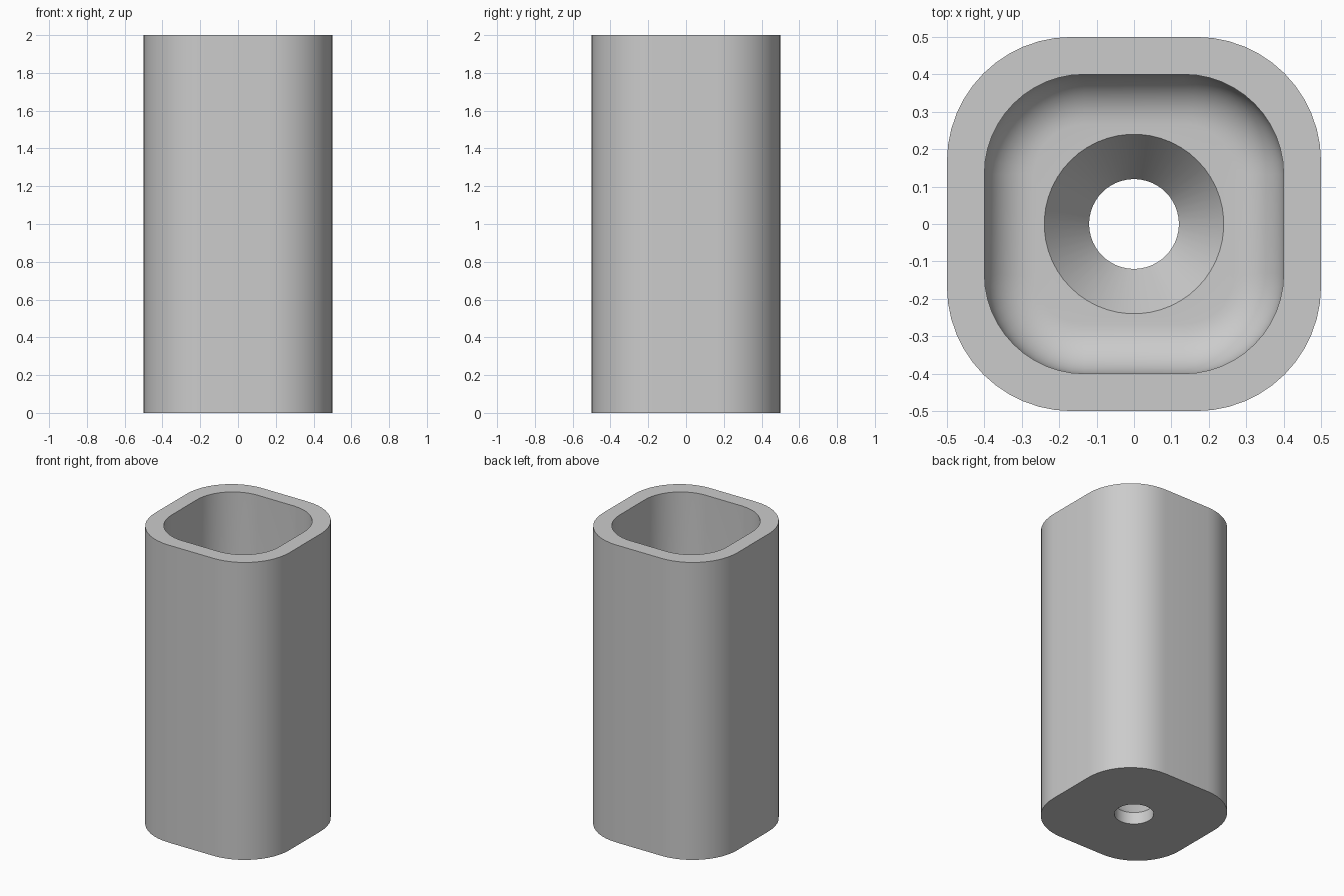
import bpy
import bmesh
from math import sin, cos, pi

if "Cube" in bpy.data.objects:
    bpy.data.objects.remove(bpy.data.objects["Cube"], do_unlink=True)

HEIGHT, HALF, CORNER = 2.0, 0.5, 0.333      # outer body
IN_HALF, IN_CORNER = 0.4, 0.267             # cavity
FLOOR, FILLET = 0.25, 0.133                 # cavity floor and its rounded edge
HOLE, SINK, HOLE_TOP = 0.12, 0.24, 0.08     # countersunk screw hole
PER_CORNER, FILLET_STEPS = 13, 10


def square_ring(half, radius, z):
    """Rounded square at height z."""
    pts = []
    for k in range(4):
        mid = pi / 4 + k * pi / 2
        sx = 1 if cos(mid) > 0 else -1
        sy = 1 if sin(mid) > 0 else -1
        for j in range(PER_CORNER):
            a = k * pi / 2 + j / (PER_CORNER - 1) * pi / 2
            pts.append((sx * (half - radius) + radius * cos(a),
                        sy * (half - radius) + radius * sin(a), z))
    return pts


def circle_ring(radius, z):
    """Circle with the same point count as the rounded square."""
    n = 4 * PER_CORNER
    return [(radius * cos((i + 0.5) / n * 2 * pi),
             radius * sin((i + 0.5) / n * 2 * pi), z) for i in range(n)]


# Closed section: outside, rim, cavity, fillet, floor, countersink, hole
rings = [square_ring(HALF, CORNER, 0),
         square_ring(HALF, CORNER, HEIGHT),
         square_ring(IN_HALF, IN_CORNER, HEIGHT)]
for i in range(FILLET_STEPS + 1):
    t = i / FILLET_STEPS * pi / 2
    inset = FILLET * (1 - cos(t))
    rings.append(square_ring(IN_HALF - inset, IN_CORNER - inset,
                             FLOOR + FILLET * (1 - sin(t))))
rings += [circle_ring(SINK, FLOOR),
          circle_ring(HOLE, HOLE_TOP),
          circle_ring(HOLE, 0)]

bm = bmesh.new()
loops = [[bm.verts.new(p) for p in ring] for ring in rings]
for lower, upper in zip(loops, loops[1:] + loops[:1]):
    for i in range(len(lower)):
        j = (i + 1) % len(lower)
        bm.faces.new((lower[i], lower[j], upper[j], upper[i]))
bmesh.ops.recalc_face_normals(bm, faces=bm.faces)
mesh = bpy.data.meshes.new("square_sleeve")
bm.to_mesh(mesh)
bm.free()

sleeve = bpy.data.objects.new("square_sleeve", mesh)
bpy.context.collection.objects.link(sleeve)

# Plain grey
grey = bpy.data.materials.new("light_grey")
grey.use_nodes = True
grey.diffuse_color = (0.6, 0.6, 0.6, 1)
grey.node_tree.nodes["Principled BSDF"].inputs["Base Color"].default_value = (0.6, 0.6, 0.6, 1)
mesh.materials.append(grey)

bpy.ops.object.select_all(action="DESELECT")
sleeve.select_set(True)
bpy.context.view_layer.objects.active = sleeve
bpy.ops.object.shade_smooth_by_angle(angle=pi / 6)
